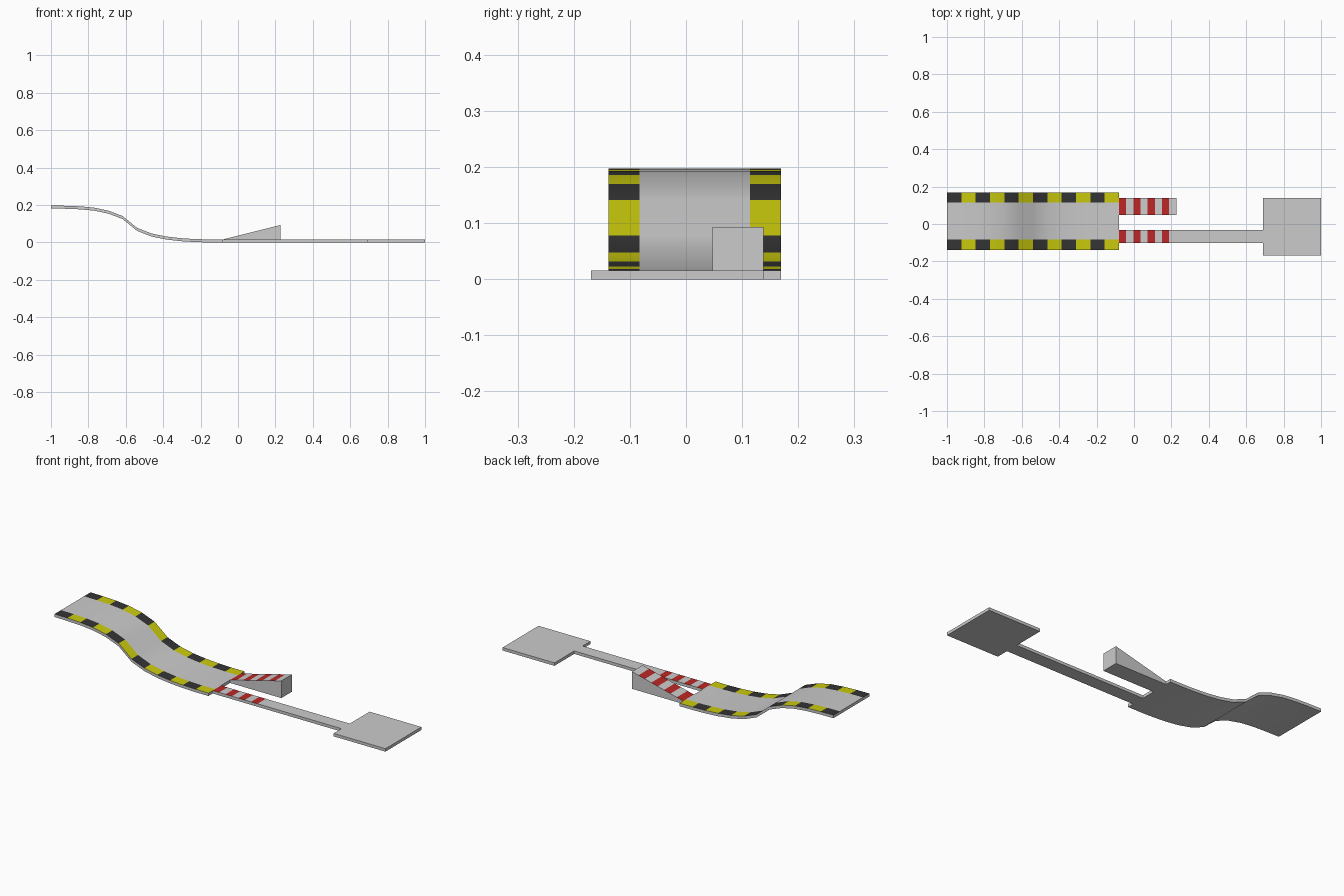
import bpy, bmesh

cube = bpy.data.objects.get("Cube")
if cube:
    bpy.data.objects.remove(cube, do_unlink=True)


def material(name, r, g, b):
    m = bpy.data.materials.new(name)
    m.use_nodes = True
    m.diffuse_color = (r, g, b, 1)
    m.node_tree.nodes["Principled BSDF"].inputs["Base Color"].default_value = (r, g, b, 1)
    return m


GREY = material("light grey", 0.6, 0.6, 0.6)
DARK = material("dark grey", 0.035, 0.035, 0.035)
YELLOW = material("yellow", 0.6, 0.6, 0.004)
RED = material("red", 0.5, 0.02, 0.02)
THICK = 0.016


def slab(name, xs, tops, ys, bottom, mats, paint=None):
    """Closed slab along x; paint(column, row) picks the colour of each top face."""
    bm = bmesh.new()
    up = [[bm.verts.new((x, y, z)) for y in ys] for x, z in zip(xs, tops)]
    low = [[bm.verts.new((x, y, bottom(z))) for y in ys] for x, z in zip(xs, tops)]
    nx, ny = len(xs), len(ys)
    for i in range(nx - 1):
        for j in range(ny - 1):
            top = bm.faces.new((up[i][j], up[i + 1][j], up[i + 1][j + 1], up[i][j + 1]))
            top.material_index = paint(i, j) if paint else 0
            bm.faces.new((low[i][j], low[i][j + 1], low[i + 1][j + 1], low[i + 1][j]))
        for j in (0, ny - 1):
            bm.faces.new((up[i][j], up[i + 1][j], low[i + 1][j], low[i][j]))
    for j in range(ny - 1):
        for i in (0, nx - 1):
            bm.faces.new((up[i][j], up[i][j + 1], low[i][j + 1], low[i][j]))
    bmesh.ops.recalc_face_normals(bm, faces=bm.faces)
    mesh = bpy.data.meshes.new(name)
    bm.to_mesh(mesh)
    bm.free()
    for m in mats:
        mesh.materials.append(m)
    obj = bpy.data.objects.new(name, mesh)
    bpy.context.collection.objects.link(obj)
    return obj


def steps(start, end, count):
    return [start + (end - start) * i / count for i in range(count + 1)]


def flat(z):
    return 0


# Curved track with dark and yellow blocks along both borders
heights = [0.197, 0.196, 0.193, 0.186, 0.170, 0.141, 0.078,
           0.048, 0.032, 0.023, 0.018, 0.016, 0.016]
track = slab("curved_track", steps(-1, -0.08, 12), heights,
             [-0.138, -0.083, 0.114, 0.169], lambda z: z - THICK,
             [GREY, DARK, YELLOW],
             lambda i, j: 0 if j == 1 else 1 + i % 2)
bpy.ops.object.select_all(action='DESELECT')
track.select_set(True)
bpy.context.view_layer.objects.active = track
bpy.ops.object.shade_smooth_by_angle(angle=0.6)

# Launch wedge and narrow path, both with red bands
bands = steps(-0.08, 0.226, 8)
slab("launch_wedge", bands, steps(THICK, 0.093, 8), [0.047, 0.138], flat,
     [GREY, RED], lambda i, j: 1 - i % 2)
path_xs = bands + [0.69]
slab("narrow_path", path_xs, [THICK] * len(path_xs), [-0.102, -0.031], flat,
     [GREY, RED], lambda i, j: 1 - i % 2 if i < 8 else 0)

# Square landing platform
slab("landing_platform", [0.69, 1], [THICK] * 2, [-0.169, 0.138], flat, [GREY])
